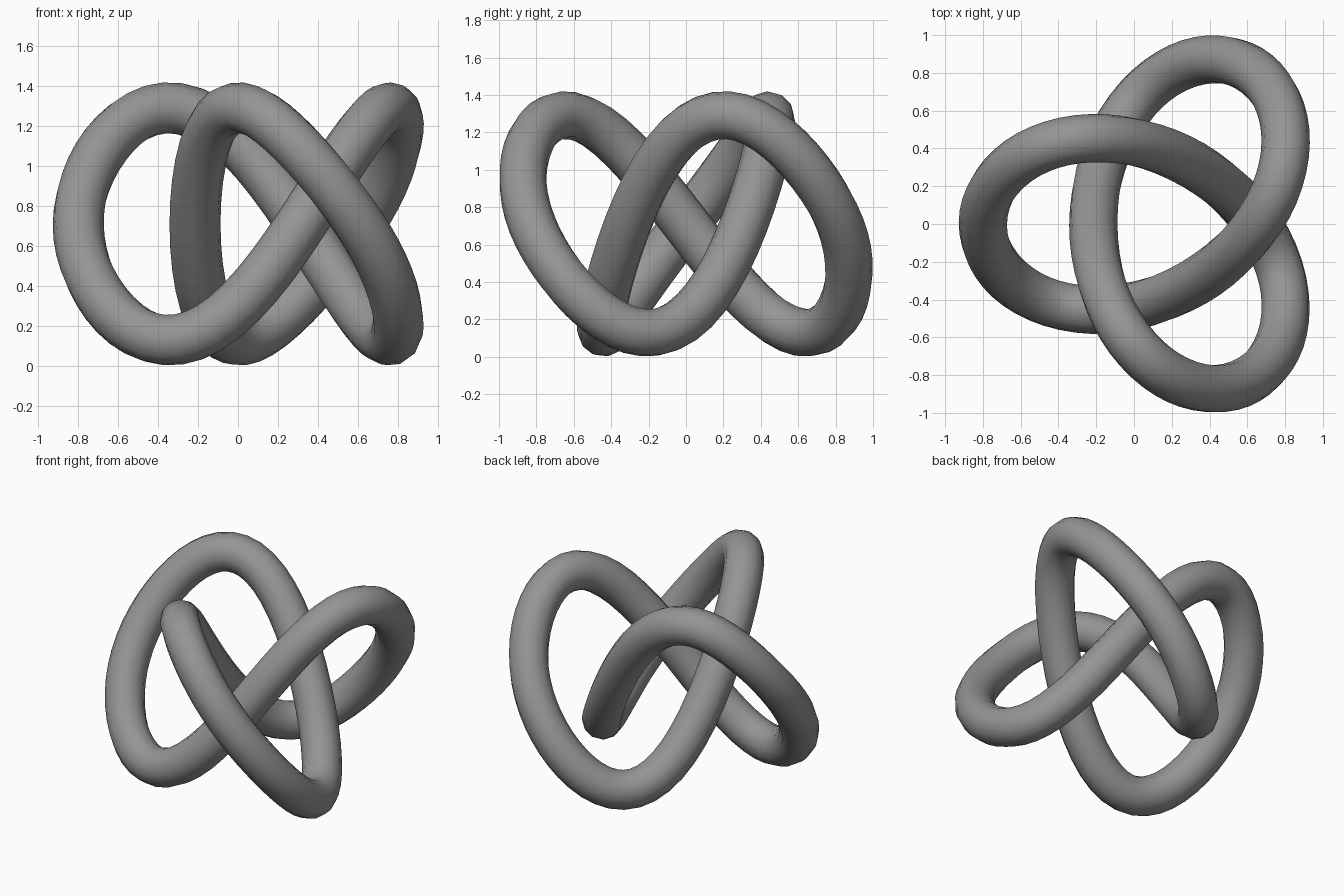
import bpy
from math import sin, cos, pi

# remove the default cube
cube = bpy.data.objects.get("Cube")
if cube:
    bpy.data.objects.remove(cube, do_unlink=True)

# material
grey = bpy.data.materials.new("mid_grey")
grey.use_nodes = True
colour = (0.3, 0.3, 0.3, 1)
grey.diffuse_color = colour
grey.node_tree.nodes["Principled BSDF"].inputs["Base Color"].default_value = colour

# trefoil centre line
INNER, OUTER = 0.296, 0.655
RISE, SKEW = 0.568, 0.114
TUBE = 0.128
STEPS = 120


def knot_point(t):
    x = 0.988 * (0.141 - INNER * cos(t) - OUTER * cos(2 * t))
    y = INNER * sin(t) - OUTER * sin(2 * t)
    z = 0.71 - RISE * (sin(3 * t) - SKEW * sin(6 * t))
    return x, y, z


# round tube swept along the closed path
curve = bpy.data.curves.new("knot_tube", "CURVE")
curve.dimensions = "3D"
curve.bevel_depth = TUBE
curve.bevel_resolution = 4
curve.twist_mode = "MINIMUM"
spline = curve.splines.new("POLY")
spline.points.add(STEPS - 1)
for i, point in enumerate(spline.points):
    point.co = (*knot_point(2 * pi * i / STEPS), 1)
spline.use_cyclic_u = True
curve.materials.append(grey)

knot = bpy.data.objects.new("knot_tube", curve)
bpy.context.collection.objects.link(knot)

# turn the tube into a smooth mesh
bpy.ops.object.select_all(action="DESELECT")
knot.select_set(True)
bpy.context.view_layer.objects.active = knot
bpy.ops.object.convert(target="MESH")
bpy.ops.object.shade_smooth()
